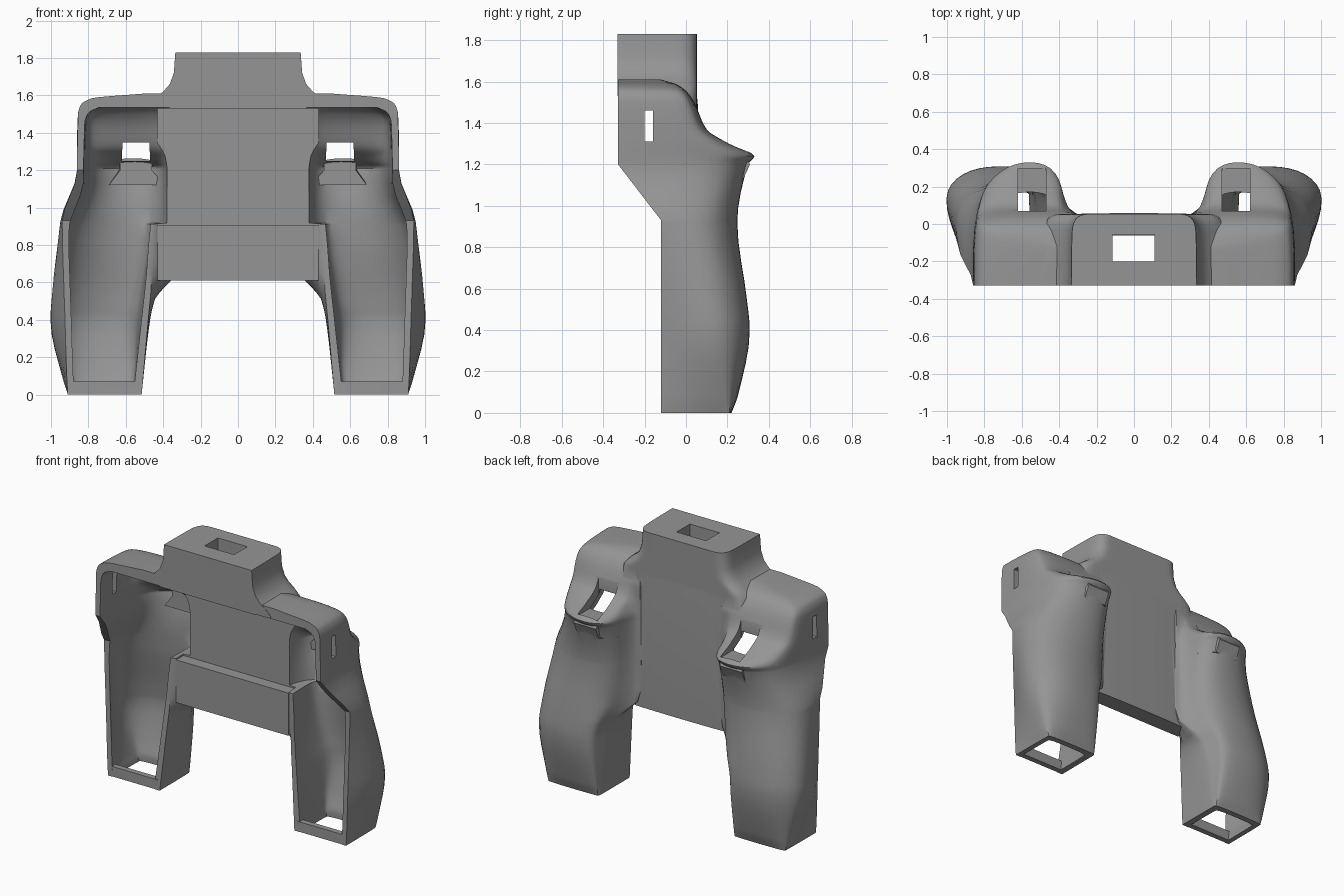
import bpy, bmesh, math
from mathutils import Vector

if "Cube" in bpy.data.objects:
    bpy.data.objects.remove(bpy.data.objects["Cube"])

# Grip stations: z, xi, x1, b0, b1, xw, xo, ymid, yback
KEYS = [
    (0.00, .515, .515, .525, .90, .91, .91, .20, .22),
    (0.08, .508, .505, .53, .90, .95, .915, .17, .25),
    (0.40, .48, .46, .54, .90, 1.05, .925, .12, .308),
    (0.55, .466, .42, .51, .88, 1.04, .93, .10, .294),
    (0.92, .44, .33, .44, .77, .98, .94, .08, .248),
    (1.20, .32, .33, .42, .70, .87, .86, .10, .30),
    (1.24, .31, .33, .42, .69, .87, .86, .10, .33),
    (1.30, .30, .32, .42, .74, .87, .86, .07, .21),
    (1.37, .30, .31, .41, .78, .87, .858, .02, .10),
    (1.50, .30, .30, .40, .80, .86, .855, -.03, .04),
    (1.55, .30, .30, .40, .78, .84, .84, -.05, .005),
    (1.585, .30, .30, .38, .68, .77, .78, -.09, -.04),
    (1.61, .30, .30, .36, .46, .50, .50, -.16, -.12),
]


def station(z):
    """Monotone cubic interpolation of the grip stations."""
    z = max(0.0, min(1.61, z))
    i = max(k for k in range(len(KEYS) - 1) if KEYS[k][0] <= z + 1e-9)
    h = KEYS[i + 1][0] - KEYS[i][0]
    t = (z - KEYS[i][0]) / h

    def slope(k, c):
        if k == 0 or k == len(KEYS) - 1:
            a = min(k, len(KEYS) - 2)
            return (KEYS[a + 1][c] - KEYS[a][c]) / (KEYS[a + 1][0] - KEYS[a][0])
        d0 = (KEYS[k][c] - KEYS[k - 1][c]) / (KEYS[k][0] - KEYS[k - 1][0])
        d1 = (KEYS[k + 1][c] - KEYS[k][c]) / (KEYS[k + 1][0] - KEYS[k][0])
        return 0 if d0 * d1 <= 0 else 2 * d0 * d1 / (d0 + d1)
    return [(2*t**3 - 3*t**2 + 1) * KEYS[i][c] + (t**3 - 2*t**2 + t) * h * slope(i, c)
            + (3*t**2 - 2*t**3) * KEYS[i + 1][c] + (t**3 - t**2) * h * slope(i + 1, c)
            for c in range(1, 9)]


def curve(ctrl, n=6):
    """Quadratic B-spline through the end points of a control polygon."""
    p = [Vector(c) for c in ctrl]
    out = [p[0]]
    for i in range(1, len(p) - 1):
        a = p[0] if i == 1 else (p[i - 1] + p[i]) / 2
        b = p[-1] if i == len(p) - 2 else (p[i] + p[i + 1]) / 2
        for k in range(1, n + 1):
            t = k / n
            out.append(a * (1 - t)**2 + p[i] * 2 * t * (1 - t) + b * t * t)
    return out


def loft(name, rings, side=1):
    """Skin a list of (z, outline) rings and cap both ends."""
    bm = bmesh.new()
    rows = [[bm.verts.new((side * p[0], p[1], z)) for p in ring] for z, ring in rings]
    for r, s in zip(rows, rows[1:]):
        for i in range(len(r)):
            j = (i + 1) % len(r)
            bm.faces.new((r[i], r[j], s[j], s[i]))
    bm.faces.new(rows[0])
    bm.faces.new(rows[-1])
    bmesh.ops.recalc_face_normals(bm, faces=bm.faces)
    me = bpy.data.meshes.new(name)
    bm.to_mesh(me)
    bm.free()
    ob = bpy.data.objects.new(name, me)
    bpy.context.collection.objects.link(ob)
    return ob


def rect(x0, x1, y0, y1):
    return [(x0, y0), (x1, y0), (x1, y1), (x0, y1)]


def box(name, x0, x1, y0, y1, z0, z1, side=1):
    return loft(name, [(z0, rect(x0, x1, y0, y1)), (z1, rect(x0, x1, y0, y1))], side)


def combine(target, other, op):
    bpy.context.view_layer.objects.active = target
    m = target.modifiers.new(op, 'BOOLEAN')
    m.object, m.operation, m.solver = other, op, 'EXACT'
    bpy.ops.object.modifier_apply(modifier=m.name)
    bpy.data.objects.remove(other)


def front(z):
    return -.12 if z <= .93 else -.328 if z >= 1.2 else -.12 - .208 * (z - .93) / .27


def grip_ring(z):
    xi, x1, b0, b1, xw, xo, ym, yb = station(z)
    yi = -.12 + .055 * z / .93 if z <= .93 else front(z)
    f = max(0, min(1, (z - .5) / .2))          # fade into the fillet with the plate
    f = f * f * (3 - 2 * f)
    flat = min(.057, yb)
    p1 = Vector((x1, ym)).lerp(Vector((.27, flat)), f)
    p1b = Vector(((x1 + b0) / 2, (ym + yb) / 2)).lerp(Vector((.355, flat + .003)), f)
    return curve([(xi, yi), p1, p1b, (b0, yb), (b1, yb), (xw, ym), (xo, front(z))])


def cavity_ring(z):
    p, q, r = station(z), station(z + .05), station(z - .05)
    yb = min(p[7], q[7], r[7]) - .04
    ym = min(p[6], q[6]) - .03
    y1 = ym
    lim = .56 - .11 * max(z, 0)
    xi, x1 = max(p[0] + .03, lim), max(p[1] + .04, lim)
    if z >= .915:
        xi = x1 = .365
        y1 = ym - .04
    xw, xo = min(p[4], q[4]) - .045, min(p[5], q[5]) - .035
    c = curve([(xi, front(z)), (x1, y1), (max(p[2] + .02, x1 + .01), yb),
               (min(p[3], q[3]) - .03, yb), (xw, ym), (xo, front(z))])
    return [Vector((xi, -.6))] + c + [Vector((xo, -.6))]


# Four steps between neighbouring stations, plus the bend in the front edge
levels = sorted({round(a[0] + (b[0] - a[0]) * k / 4, 4) for a, b in zip(KEYS, KEYS[1:])
                 for k in range(5)} | {.93, 1.6})
cav_levels = sorted([-.05] + [z for z in levels if 0 < z < 1.51 and z not in (.92, .93)]
                    + [.912, .918, 1.517, 1.535])

# Outer shell: top block, back plate and two grips
BLOCK = [(1.45, .50), (1.55, .48), (1.59, .44), (1.62, .40), (1.66, .365), (1.72, .343), (1.83, .335)]
half = [(0, -.33), (0, -.12), (-.01, .053), (-.17, .053)]
shell = loft("controller_shell", [(z, curve(
    [(-w - x, y) for x, y in half[:1]] + [(-w - x, y) for x, y in half[1:]]
    + [(w + x, y) for x, y in reversed(half)])) for z, w in BLOCK])
plate = curve([(-.43, -.062), (-.42, .04), (-.32, .058), (.32, .058), (.42, .04), (.43, -.062)])
combine(shell, loft("back_plate", [(.61, plate), (1.48, plate),
        (1.56, [(p.x, p.y - .008) for p in plate])]), 'UNION')
for s in (1, -1):
    combine(shell, loft("grip", [(z, grip_ring(z)) for z in levels], s), 'UNION')

# Hollow grips and the open recess between them
for s in (1, -1):
    combine(shell, loft("grip_cavity", [(z, cavity_ring(z)) for z in cav_levels], s), 'DIFFERENCE')
combine(shell, box("front_recess", -.43, .43, -.6, .018, .905, 1.53), 'DIFFERENCE')

# Window supports and front bars at the grip ends
for s in (1, -1):
    rings = [(1.12, [(.39, .18), (.69, .18), (.645, .272), (.475, .272)]),
             (1.20, [(.46, .18), (.63, .18), (.645, .309), (.475, .309)]),
             (1.255, [(.46, .18), (.63, .18), (.63, .28), (.46, .28)])]
    combine(shell, loft("window_support", rings, s), 'UNION')
    combine(shell, box("grip_end_bar", .53, .90, -.119, -.08, .001, .07, s), 'UNION')

# Trigger windows, side slots and the top port
for s in (1, -1):
    combine(shell, box("window_cut", .47, .62, .07, .298, 1.25, 1.45, s), 'DIFFERENCE')
    combine(shell, box("window_front_cut", .472, .618, .03, .25, 1.262, 1.348, s), 'DIFFERENCE')
    combine(shell, box("side_slot_cut", .72, 1.0, -.20, -.16, 1.31, 1.46, s), 'DIFFERENCE')
combine(shell, box("top_port_cut", -.115, .11, -.20, -.055, 1.4, 2.0), 'DIFFERENCE')

# Dark grey plastic
grey = bpy.data.materials.new("dark_grey")
grey.diffuse_color = (.3, .3, .3, 1)
grey.use_nodes = True
grey.node_tree.nodes["Principled BSDF"].inputs["Base Color"].default_value = grey.diffuse_color
shell.data.materials.clear()
shell.data.materials.append(grey)

bpy.ops.object.select_all(action='DESELECT')
shell.select_set(True)
bpy.context.view_layer.objects.active = shell
bpy.ops.object.shade_smooth_by_angle(angle=math.radians(35))
